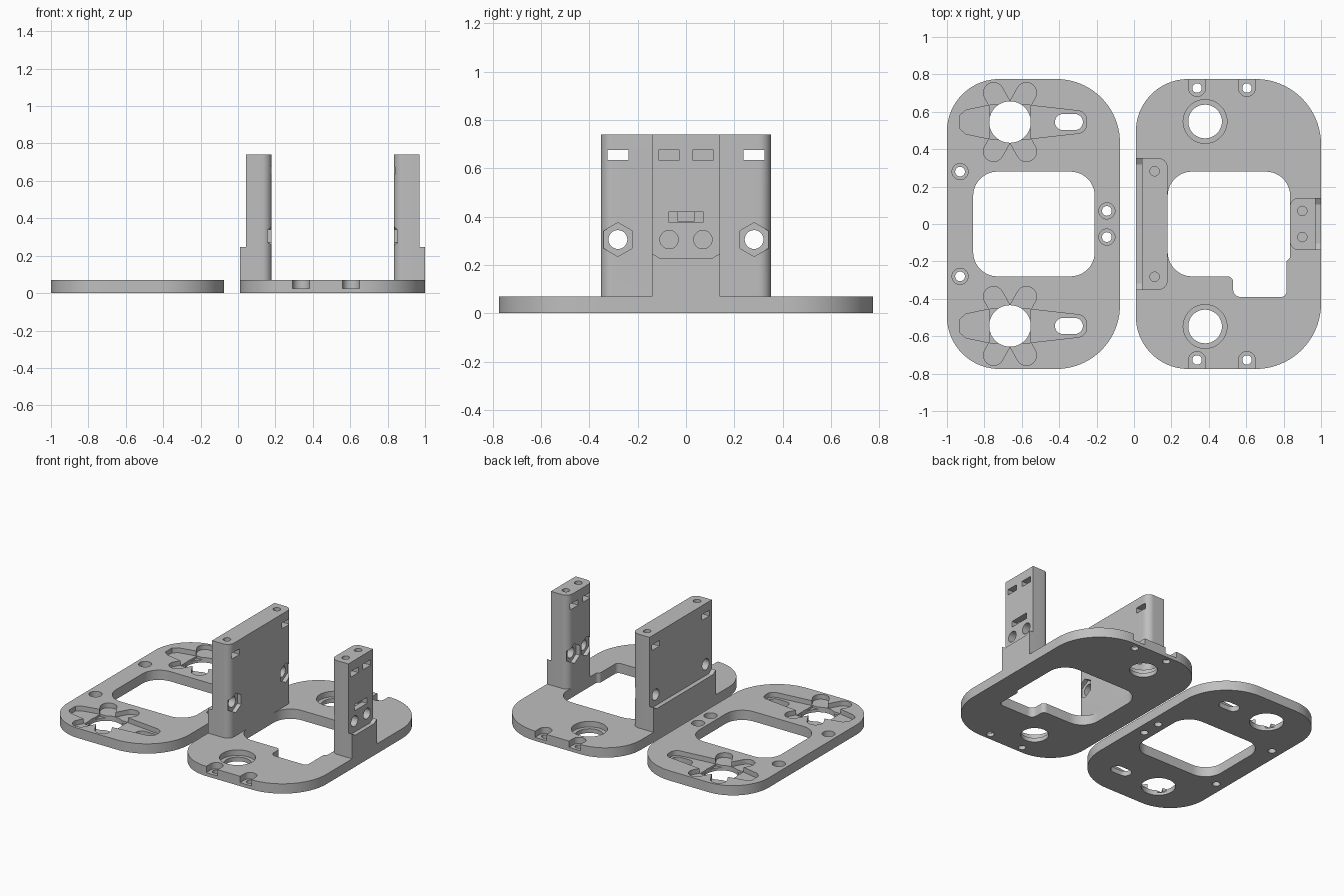
import bpy, bmesh, math
from mathutils import Vector

if "Cube" in bpy.data.objects:
    bpy.data.objects.remove(bpy.data.objects["Cube"])

grey = bpy.data.materials.new("plain grey")
grey.diffuse_color = (0.52, 0.52, 0.52, 1)
grey.use_nodes = True
grey.node_tree.nodes["Principled BSDF"].inputs["Base Color"].default_value = grey.diffuse_color
T = 0.07  # plate thickness


def rounded(corners, steps=12):
    """Polygon with filleted corners, given as (x, y, radius)."""
    pts, n = [], len(corners)
    for i, (x, y, r) in enumerate(corners):
        p = Vector((x, y))
        if r == 0:
            pts.append(p)
            continue
        a = (Vector(corners[i - 1][:2]) - p).normalized()
        b = (Vector(corners[(i + 1) % n][:2]) - p).normalized()
        half = a.angle(b) / 2
        mid = p + (a + b).normalized() * r / math.sin(half)
        s = p + a * r / math.tan(half) - mid
        e = p + b * r / math.tan(half) - mid
        sweep = math.atan2(s.x * e.y - s.y * e.x, s.dot(e))
        for k in range(steps + 1):
            t = sweep * k / steps
            pts.append(mid + Vector((s.x * math.cos(t) - s.y * math.sin(t),
                                     s.x * math.sin(t) + s.y * math.cos(t))))
    return pts


def rect(x0, x1, y0, y1, r=0.0):
    return rounded([(x0, y0, r), (x1, y0, r), (x1, y1, r), (x0, y1, r)])


def circle(x, y, r, n=40, turn=0.0):
    return [Vector((x + r * math.cos(turn + 2 * math.pi * i / n),
                    y + r * math.sin(turn + 2 * math.pi * i / n))) for i in range(n)]


def hexagon(y, z):
    return circle(y, z, 0.07, 6, math.pi / 2)


def capsule(x0, y0, x1, y1, r):
    a = math.atan2(y1 - y0, x1 - x0)
    arc = [a - math.pi / 2 + math.pi * i / 14 for i in range(15)]
    return ([Vector((x1 + r * math.cos(t), y1 + r * math.sin(t))) for t in arc] +
            [Vector((x0 - r * math.cos(t), y0 - r * math.sin(t))) for t in arc])


def prism(name, pts, lo, hi, axis="z"):
    """Extrude an outline: (x, y) along z, or (y, z) along x."""
    bm = bmesh.new()
    rings = []
    for h in (lo, hi):
        rings.append([bm.verts.new((p[0], p[1], h) if axis == "z" else (h, p[0], p[1]))
                      for p in pts])
    n = len(pts)
    bm.faces.new(rings[0][::-1])
    bm.faces.new(rings[1])
    for i in range(n):
        j = (i + 1) % n
        bm.faces.new((rings[0][i], rings[0][j], rings[1][j], rings[1][i]))
    bmesh.ops.recalc_face_normals(bm, faces=bm.faces)
    me = bpy.data.meshes.new(name)
    bm.to_mesh(me)
    bm.free()
    ob = bpy.data.objects.new(name, me)
    ob.data.materials.append(grey)
    bpy.context.collection.objects.link(ob)
    return ob


def cut(ob, pts, lo, hi, axis="z"):
    tool = prism("cutter", pts, lo, hi, axis)
    tool.hide_render = True
    bpy.context.view_layer.objects.active = ob
    mod = ob.modifiers.new("cut", "BOOLEAN")
    mod.operation, mod.solver, mod.object = "DIFFERENCE", "EXACT", tool
    bpy.ops.object.modifier_apply(modifier=mod.name)
    bpy.data.objects.remove(tool)


LOW, HIGH = -0.1, 1.0

# Horn plate with its window
horn_plate = prism("horn_plate", rounded(
    [(-1, -.775, .28), (-.075, -.775, .34), (-.075, .775, .34), (-1, .775, .28)], 20), 0, T)
cut(horn_plate, rect(-.86, -.21, -.28, .28, .13), LOW, HIGH)

# Counterbored screw holes
for x, y in ((-.93, .28), (-.93, -.28), (-.145, .07), (-.145, -.07)):
    cut(horn_plate, circle(x, y, .043), .03, HIGH)
    cut(horn_plate, circle(x, y, .026), LOW, HIGH)

# Horn-shaped pockets, shaft holes and slots
for cy in (-.545, .545):
    cx = -.663
    arm = rounded([(cx - .267, cy - .037, 0), (cx - .235, cy - .064, 0),
                   (cx - .1, cy - .092, 0), (cx + .1, cy - .09, 0),
                   (cx + .41, cy - .055, .05), (cx + .41, cy + .055, .05),
                   (cx + .1, cy + .09, 0), (cx - .1, cy + .092, 0),
                   (cx - .235, cy + .064, 0), (cx - .267, cy + .037, 0)])
    cut(horn_plate, arm, .035, HIGH)
    for s in (-1, 1):
        cut(horn_plate, capsule(cx - .088 * s, cy - .157, cx + .088 * s, cy + .157, .054),
            .036, HIGH)
    cut(horn_plate, rect(cx - .108, cx + .108, cy - .092, cy + .091), .02, HIGH)
    cut(horn_plate, circle(cx, cy, .111, 48), LOW, HIGH)
    cut(horn_plate, capsule(cx + .283, cy, cx + .347, cy, .043), LOW, HIGH)

# Base plate with notched window
base_plate = prism("base_plate", rounded(
    [(.01, -.775, .28), (1, -.775, .35), (1, .775, .35), (.01, .775, .28)], 20), 0, T)
window = rounded([(.18, -.28, .13), (.53, -.28, .03), (.53, -.39, .04), (.815, -.39, .03),
                  (.815, -.2, .01), (.835, -.18, .01), (.835, .28, .13), (.18, .28, .13)])
cut(base_plate, window, LOW, HIGH)

# Bearing seats and open-ended screw seats
for s in (-1, 1):
    cut(base_plate, circle(.38, .548 * s, .117, 48), .03, HIGH)
    cut(base_plate, circle(.38, .548 * s, .09, 48), LOW, HIGH)
    for x in (.337, .604):
        cut(base_plate, capsule(x, .727 * s, x, .9 * s, .045), .025, HIGH)
        cut(base_plate, circle(x, .727 * s, .025), LOW, HIGH)


def ledge(name, w, x0, x1):
    """Step behind a tower, with raised ends."""
    pts = [(-w, T), (w, T), (w, .247), (w - .012, .24), (w - .035, .226),
           (-w + .035, .226), (-w + .012, .24), (-w, .247)]
    return prism(name, pts, x0, x1, "x")


# Wide tower
wide_tower = prism("wide_tower", rounded(
    [(.042, -.352, 0), (.18, -.352, .05), (.18, .352, .05), (.042, .352, 0)]), T, .74)
ledge("wide_ledge", .352, .01, .042)
for y in (-.282, .282):
    cut(wide_tower, hexagon(y, .305), .15, .3, "x")
    cut(wide_tower, circle(y, .305, .039), -.1, .3, "x")
    cut(wide_tower, rect(y - .043, y + .043, .635, .675), -.1, .3, "x")
    cut(wide_tower, circle(.11, y, .025), .55, HIGH)

# Narrow tower
narrow_tower = prism("narrow_tower", rounded(
    [(.833, -.14, .05), (.97, -.14, 0), (.97, .14, 0), (.833, .14, .05)]), T, .74)
ledge("narrow_ledge", .14, .97, 1.0)
for y in (-.07, .07):
    cut(narrow_tower, hexagon(y, .305), .7, .863, "x")
    cut(narrow_tower, circle(y, .305, .038), .7, 1.1, "x")
    cut(narrow_tower, rect(y - .043, y + .043, .635, .675), .7, 1.1, "x")
    cut(narrow_tower, circle(.9, y, .025), .55, HIGH)
cut(narrow_tower, rect(-.072, .072, .378, .42), .93, 1.1, "x")   # tie slot
cut(narrow_tower, rect(-.033, .033, .379, .419), .9, 1.1, "x")

# Smooth curved walls, crisp edges
bpy.ops.object.select_all(action="DESELECT")
for ob in bpy.context.scene.objects:
    ob.select_set(True)
bpy.context.view_layer.objects.active = base_plate
bpy.ops.object.shade_smooth_by_angle(angle=math.radians(30))
